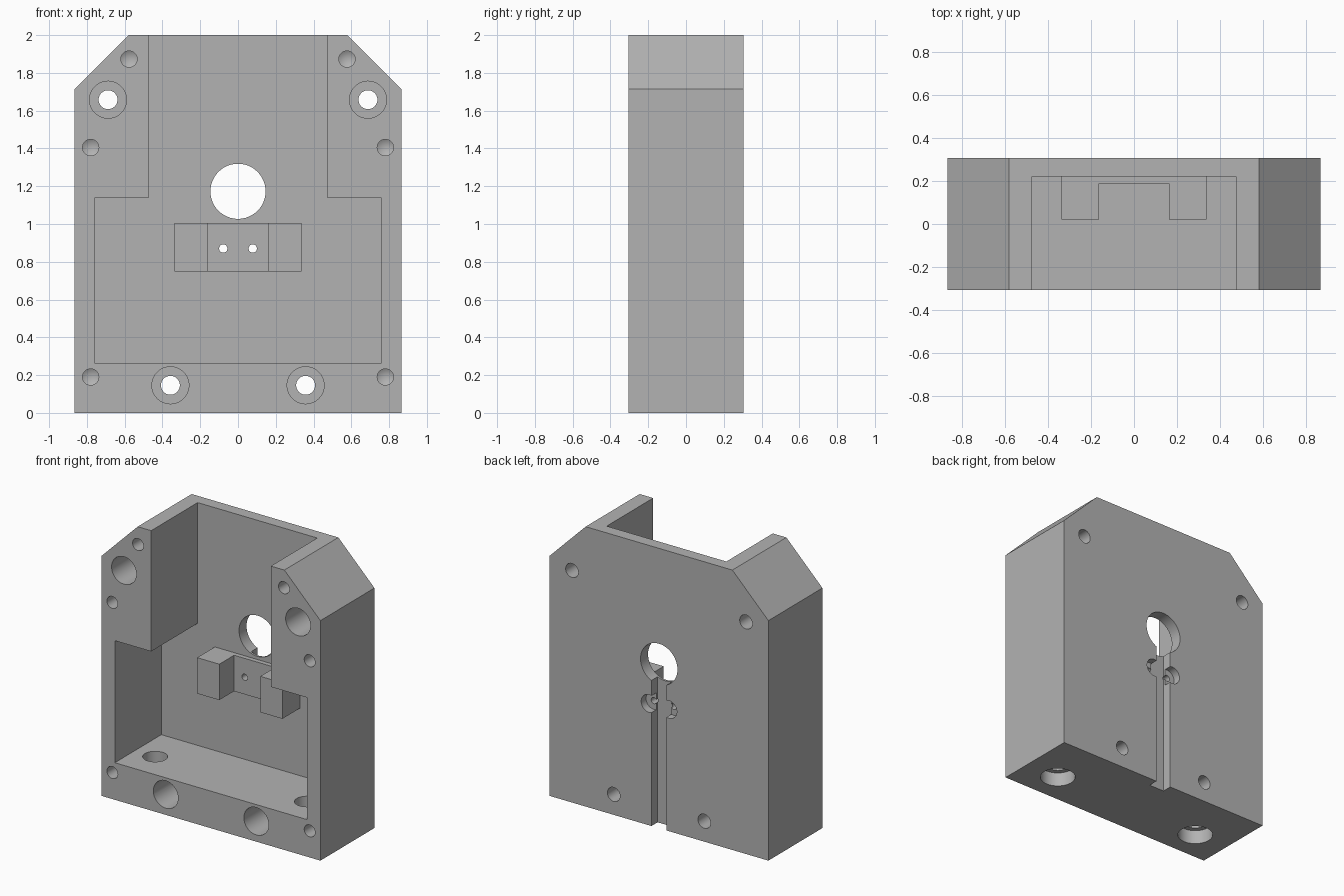
import bpy, bmesh, math
from mathutils import Matrix, Vector

cube = bpy.data.objects.get("Cube")
if cube:
    bpy.data.objects.remove(cube, do_unlink=True)

grey = bpy.data.materials.new("machined grey")
grey.use_nodes = True
colour = (0.45, 0.45, 0.45, 1)
grey.diffuse_color = colour
grey.node_tree.nodes["Principled BSDF"].inputs["Base Color"].default_value = colour

FRONT, BACK = -0.305, 0.305
CAVITY_BACK = 0.22
OUT = 0.1  # overshoot of cutters past the surface


def finish(name, bm):
    bmesh.ops.recalc_face_normals(bm, faces=bm.faces)
    mesh = bpy.data.meshes.new(name)
    bm.to_mesh(mesh)
    bm.free()
    mesh.materials.append(grey)
    obj = bpy.data.objects.new(name, mesh)
    bpy.context.collection.objects.link(obj)
    return obj


def prism(name, half, y0, y1):
    """Mirror a right-hand x,z profile and extrude it along y."""
    outline = half + [(-x, z) for x, z in reversed(half)]
    bm = bmesh.new()
    face = bm.faces.new([bm.verts.new((x, y0, z)) for x, z in outline])
    out = bmesh.ops.extrude_face_region(bm, geom=[face])
    verts = [v for v in out["geom"] if isinstance(v, bmesh.types.BMVert)]
    bmesh.ops.translate(bm, verts=verts, vec=(0, y1 - y0, 0))
    return finish(name, bm)


def box(name, half_width, y0, y1, z0, z1):
    return prism(name, [(half_width, z0), (half_width, z1)], y0, y1)


def cylinder(name, start, end, radius, tip=0):
    """Round bar from start to end, with an optional drill point."""
    a, b = Vector(start), Vector(end)
    bm = bmesh.new()
    turn = (b - a).to_track_quat("Z", "Y").to_matrix().to_4x4()
    bmesh.ops.create_cone(bm, cap_ends=True, segments=48, radius1=radius, radius2=radius,
                          depth=(b - a).length, matrix=Matrix.Translation((a + b) / 2) @ turn)
    if tip:
        way = (b - a).normalized()
        cap = [f for f in bm.faces if len(f.verts) > 4 and (f.calc_center_median() - b).length < 0.001]
        poke = bmesh.ops.poke(bm, faces=cap)
        poke["verts"][0].co += way * tip
    return finish(name, bm)


def combine(target, tool, operation="DIFFERENCE"):
    tool.hide_render = True
    mod = target.modifiers.new("join", "BOOLEAN")
    mod.operation, mod.solver, mod.object = operation, "EXACT", tool
    bpy.context.view_layer.objects.active = target
    bpy.ops.object.modifier_apply(modifier=mod.name)
    bpy.data.objects.remove(tool, do_unlink=True)


# Outer block with chamfered top corners
body = prism("housing", [(0.865, 0), (0.865, 1.715), (0.58, 2)], FRONT, BACK)

# Wide chamber with a channel open at the top
combine(body, prism("cavity", [(0.76, 0.265), (0.76, 1.137), (0.473, 1.137), (0.473, 2 + OUT)],
                    FRONT - OUT, CAVITY_BACK))

# Bracket with two lugs on the back wall
combine(body, box("bracket", 0.337, 0.02, CAVITY_BACK + 0.03, 0.748, 1.005), "UNION")
combine(body, box("bracket_gap", 0.162, -OUT, 0.187, 0.65, 1.08))

# Round opening and cable groove on the back
combine(body, cylinder("opening", (0, 0.1, 1.173), (0, BACK + OUT, 1.173), 0.146))
combine(body, box("groove", 0.06, BACK - 0.07, BACK + OUT, -OUT, 1.15))

for side in (-1, 1):
    # Bracket screws, sunk from the back
    x = side * 0.078
    combine(body, cylinder("screw", (x, 0.1, 0.87), (x, BACK + OUT, 0.87), 0.022))
    combine(body, cylinder("screw_head", (x, BACK - 0.055, 0.87), (x, BACK + OUT, 0.87), 0.063))

    # Mounting bolts, sunk deep from the front
    for bx, z in ((0.688, 1.658), (0.358, 0.146)):
        x = side * bx
        combine(body, cylinder("bolt", (x, FRONT - OUT, z), (x, BACK + OUT, z), 0.05))
        combine(body, cylinder("bolt_head", (x, FRONT - OUT, z), (x, 0.12, z), 0.098))

    # Blind drilled holes around the front rim
    for bx, z in ((0.577, 1.873), (0.78, 1.405), (0.78, 0.19)):
        x = side * bx
        combine(body, cylinder("drill", (x, FRONT - OUT, z), (x, 0, z), 0.043, tip=0.025))

    # Stepped holes through the floor
    x = side * 0.6
    combine(body, cylinder("floor_hole", (x, -0.078, -OUT), (x, -0.078, 0.4), 0.081))
    combine(body, cylinder("floor_step", (x, -0.078, -OUT), (x, -0.078, 0.1), 0.117))

# Smooth bores, crisp edges
bpy.ops.object.select_all(action="DESELECT")
body.select_set(True)
bpy.context.view_layer.objects.active = body
bpy.ops.object.shade_smooth_by_angle(angle=math.radians(25))
